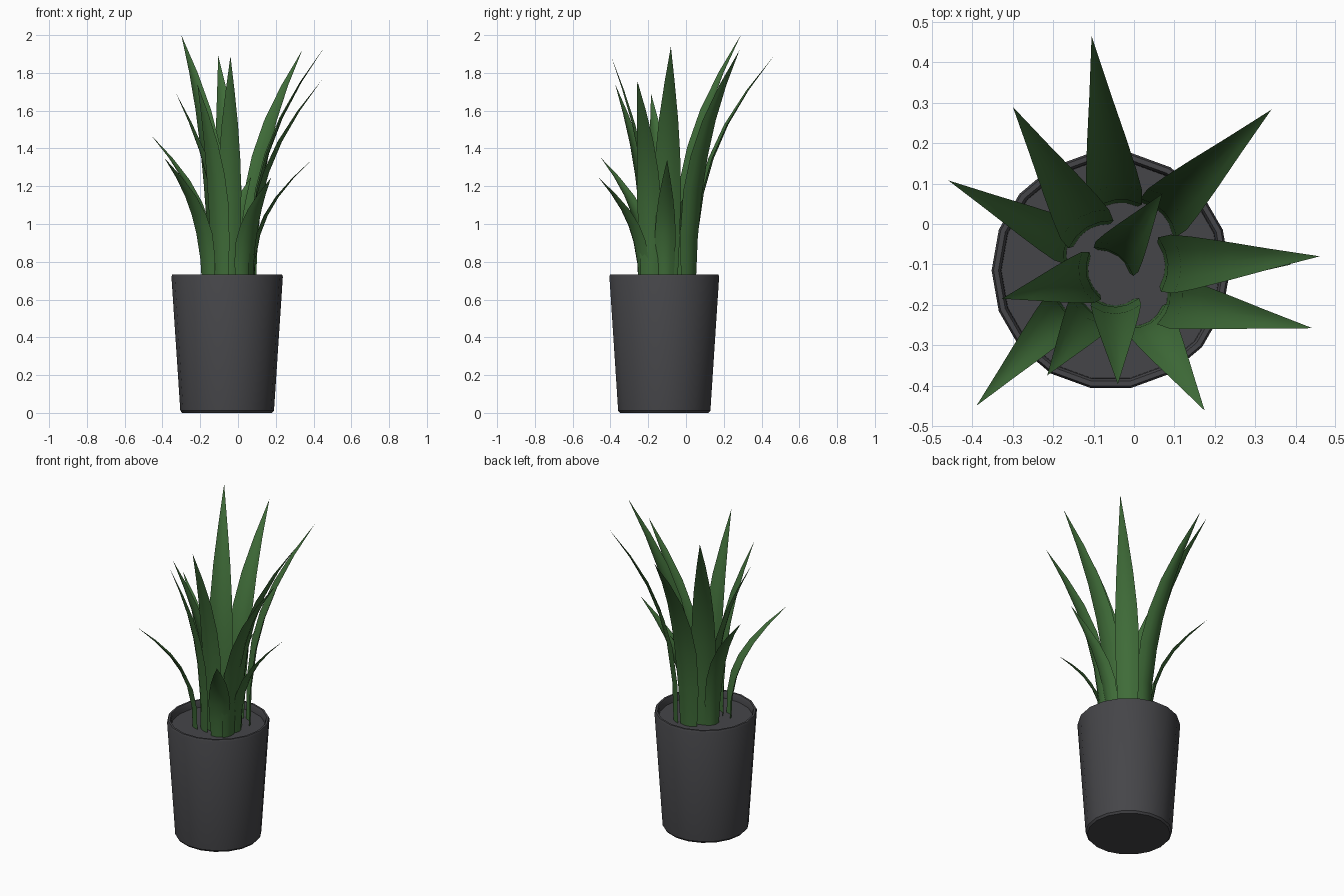
import bpy, bmesh, math
from mathutils import Vector

if "Cube" in bpy.data.objects:
    bpy.data.objects.remove(bpy.data.objects["Cube"])


def material(name, rgb):
    m = bpy.data.materials.new(name)
    m.diffuse_color = (*rgb, 1)
    m.use_nodes = True
    m.node_tree.nodes["Principled BSDF"].inputs["Base Color"].default_value = m.diffuse_color
    return m


GREY = material("dark_grey", (0.06, 0.06, 0.066))
GREEN = material("leaf_green", (0.05, 0.15, 0.04))
CX, CY, SIDES, SOIL_Z = -0.0575, -0.115, 18, 0.69


def finish(name, bm, mat, angle):
    me = bpy.data.meshes.new(name)
    bm.to_mesh(me)
    bm.free()
    me.materials.append(mat)
    ob = bpy.data.objects.new(name, me)
    bpy.context.collection.objects.link(ob)
    bpy.ops.object.select_all(action='DESELECT')
    bpy.context.view_layer.objects.active = ob
    ob.select_set(True)
    bpy.ops.object.shade_smooth_by_angle(angle=math.radians(angle))
    return ob


def ring(bm, r, z):
    return [bm.verts.new((CX + r * math.cos(2 * math.pi * i / SIDES),
                          CY + r * math.sin(2 * math.pi * i / SIDES), z))
            for i in range(SIDES)]


# Tapered pot with a bevelled rim, closed underneath
bm = bmesh.new()
profile = [(0.238, 0), (0.248, 0.012), (0.295, 0.722), (0.290, 0.733),
           (0.278, 0.733), (0.272, 0.722), (0.270, SOIL_Z - 0.02)]
rings = [ring(bm, r, z) for r, z in profile]
for a, b in zip(rings, rings[1:]):
    for i in range(SIDES):
        j = (i + 1) % SIDES
        bm.faces.new((a[i], a[j], b[j], b[i]))
bm.faces.new(rings[0][::-1])
finish("pot", bm, GREY, 30)

# Soil disc
bm = bmesh.new()
bm.faces.new(ring(bm, 0.271, SOIL_Z))
finish("soil", bm, GREY, 30)

# Leaf width along its length (fraction of length, fraction of width)
WIDTHS = [(0, .76), (.2, .93), (.4, 1), (.55, .9), (.7, .69), (.85, .37), (1, 0)]


def leaf(name, base, tip, height, width):
    """Cupped blade that rises straight and bends outward to its tip."""
    bm = bmesh.new()
    b, t = Vector((*base, 0)), Vector((*tip, 0))
    out = (t - b).normalized()
    side = Vector((-out.y, out.x, 0))
    z0 = SOIL_Z - 0.01
    rows = []
    for s, w in WIDTHS:
        mid = b.lerp(t, s ** 2.5)
        mid.z = z0 + (height - z0) * s
        if w == 0:
            rows.append([bm.verts.new(mid)])
            continue
        rows.append([bm.verts.new(mid + side * (u * w * width / 2)
                                  - out * (0.022 * w * u * u - 0.007))
                     for u in (-1, -.5, 0, .5, 1)])
    for a, c in zip(rows, rows[1:]):
        for i in range(4):
            if len(c) == 1:
                bm.faces.new((a[i], a[i + 1], c[0]))
            else:
                bm.faces.new((a[i], a[i + 1], c[i + 1], c[i]))
    finish(name, bm, GREEN, 60)


# Leaves: base xy, tip xy, tip height, width
LEAVES = [
    ((-.045, .045), (-.105, .465), 1.89, .14),
    ((-.11, -.02), (-.30, .29), 2.0, .14),
    ((-.155, -.05), (-.46, .108), 1.47, .11),
    ((-.105, -.13), (-.327, -.185), 1.69, .13),
    ((-.165, -.205), (-.39, -.45), 1.35, .115),
    ((-.10, -.21), (-.215, -.375), 1.74, .13),
    ((-.045, -.195), (-.04, -.397), 1.89, .125),
    ((.035, -.235), (.175, -.462), 1.245, .125),
    ((.075, -.19), (.442, -.258), 1.76, .13),
    ((.07, -.10), (.46, -.08), 1.94, .145),
    ((.065, .02), (.34, .283), 1.92, .14),
    ((.08, -.11), (.39, -.10), 1.34, .11),
    ((-.045, -.085), (.07, .075), 1.25, .13),
]
for i, args in enumerate(LEAVES):
    leaf(f"leaf_{i + 1}", *args)
